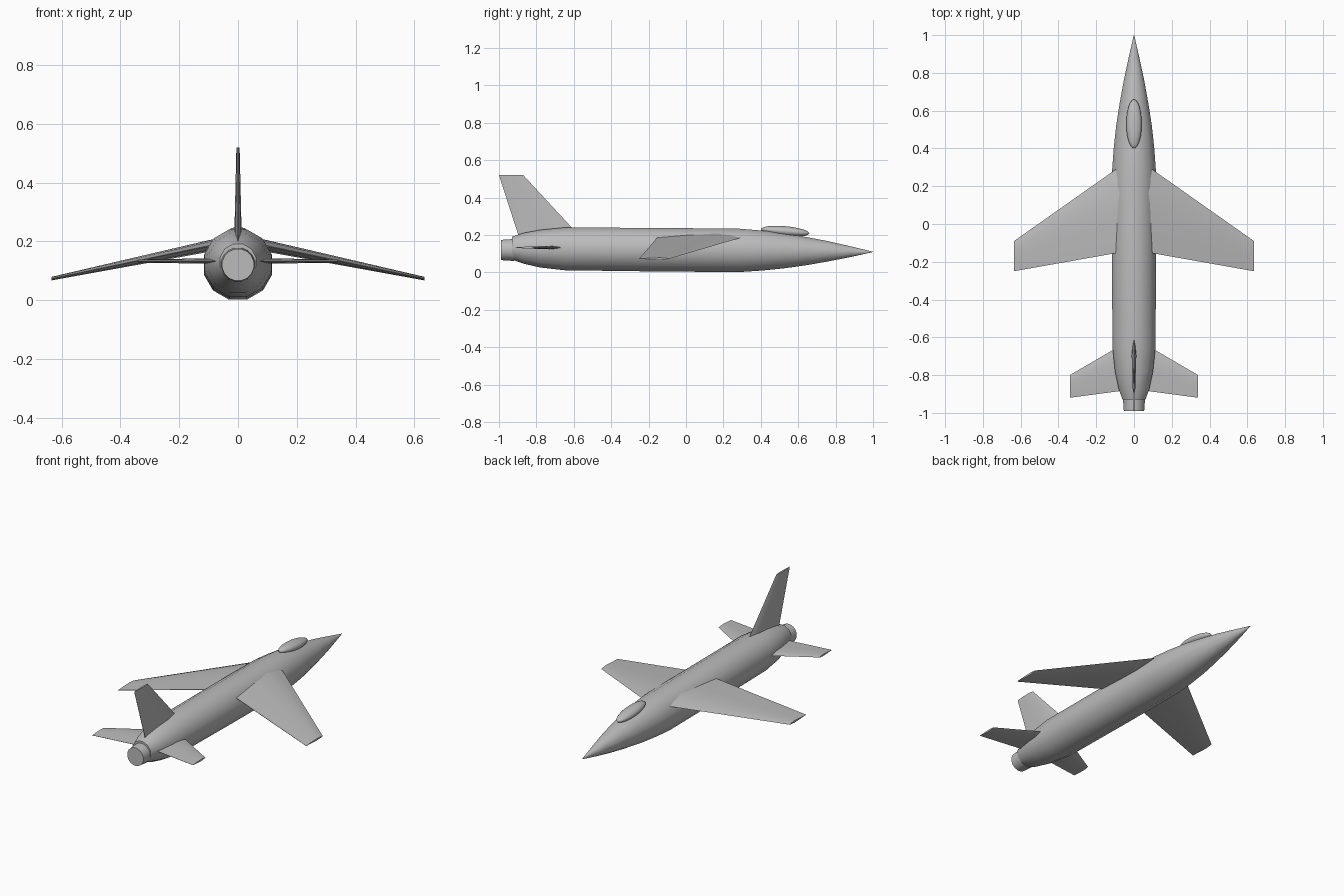
import bpy, bmesh, math

if "Cube" in bpy.data.objects:
    bpy.data.objects.remove(bpy.data.objects["Cube"])

metal = bpy.data.materials.new("grey metal")
metal.diffuse_color = (0.5, 0.5, 0.5, 1)
metal.use_nodes = True
metal.node_tree.nodes["Principled BSDF"].inputs["Base Color"].default_value = metal.diffuse_color


def loft(name, rings, angle=45):
    """Skin a list of equal-length point rings and cap both ends."""
    bm = bmesh.new()
    loops = [[bm.verts.new(p) for p in r] for r in rings]
    n = len(loops[0])
    for a, b in zip(loops, loops[1:]):
        for i in range(n):
            j = (i + 1) % n
            bm.faces.new((a[i], a[j], b[j], b[i]))
    bm.faces.new(loops[0])
    bm.faces.new(loops[-1])
    bmesh.ops.recalc_face_normals(bm, faces=bm.faces)
    me = bpy.data.meshes.new(name)
    bm.to_mesh(me)
    bm.free()
    ob = bpy.data.objects.new(name, me)
    bpy.context.collection.objects.link(ob)
    finish(ob, angle)
    return ob


def finish(ob, angle):
    ob.data.materials.append(metal)
    bpy.ops.object.select_all(action='DESELECT')
    ob.select_set(True)
    bpy.context.view_layer.objects.active = ob
    bpy.ops.object.shade_smooth_by_angle(angle=math.radians(angle))


def ring(y, r, z, n=12):
    # flat side down: vertices offset by half a step
    return [(r * math.cos(math.tau * (i + .5) / n), y,
             z + r * math.sin(math.tau * (i + .5) / n)) for i in range(n)]


def blade(span, le, te, z, t, vertical=False):
    """Thin aerofoil section: sharp edges, thickest near 30% chord."""
    pts = []
    for f, h in ((0, 0), (.12, .3), (.3, .5), (.6, .36), (1, .04),
                 (1, -.04), (.6, -.36), (.3, -.5), (.12, -.3)):
        y = le + (te - le) * f
        pts.append((h * t, y, span) if vertical else (span, y, z + h * t))
    return pts


def mirrored(ob):
    m = ob.modifiers.new("mirror", 'MIRROR')
    m.use_axis[0] = True
    m.use_mirror_merge = False


# fuselage: y, radius, centre height
K = 1.02
loft("fuselage", [ring(y, r * K, z) for y, r, z in (
    (-.93, .062, .13), (-.87, .083, .129), (-.78, .102, .127), (-.65, .116, .126),
    (-.2, .118, .122), (.28, .118, .118), (.40, .109, .117), (.52, .096, .116),
    (.64, .077, .114), (.76, .055, .113), (.88, .029, .111), (1, .001, .11))])

# exhaust nozzle
loft("exhaust_nozzle", [ring(-.99, .055, .12, 16), ring(-.92, .06, .12, 16)])

# canopy
bpy.ops.mesh.primitive_uv_sphere_add(segments=24, ring_count=12, radius=1,
                                     location=(0, .53, .22),
                                     rotation=(math.radians(-5), 0, 0))
canopy = bpy.context.object
canopy.name = "canopy"
canopy.scale = (.041, .13, .027)
finish(canopy, 45)

# drooping swept wings
mirrored(loft("wing", [blade(.06, .315, -.148, .192, .042),
                       blade(.635, -.09, -.25, .073, .012)]))

# tailplanes
mirrored(loft("tailplane", [blade(.04, -.625, -.88, .133, .02),
                            blade(.34, -.8, -.92, .133, .011)]))

# fin
loft("fin", [blade(.18, -.555, -.89, 0, .027, True),
             blade(.52, -.87, -1, 0, .011, True)])
